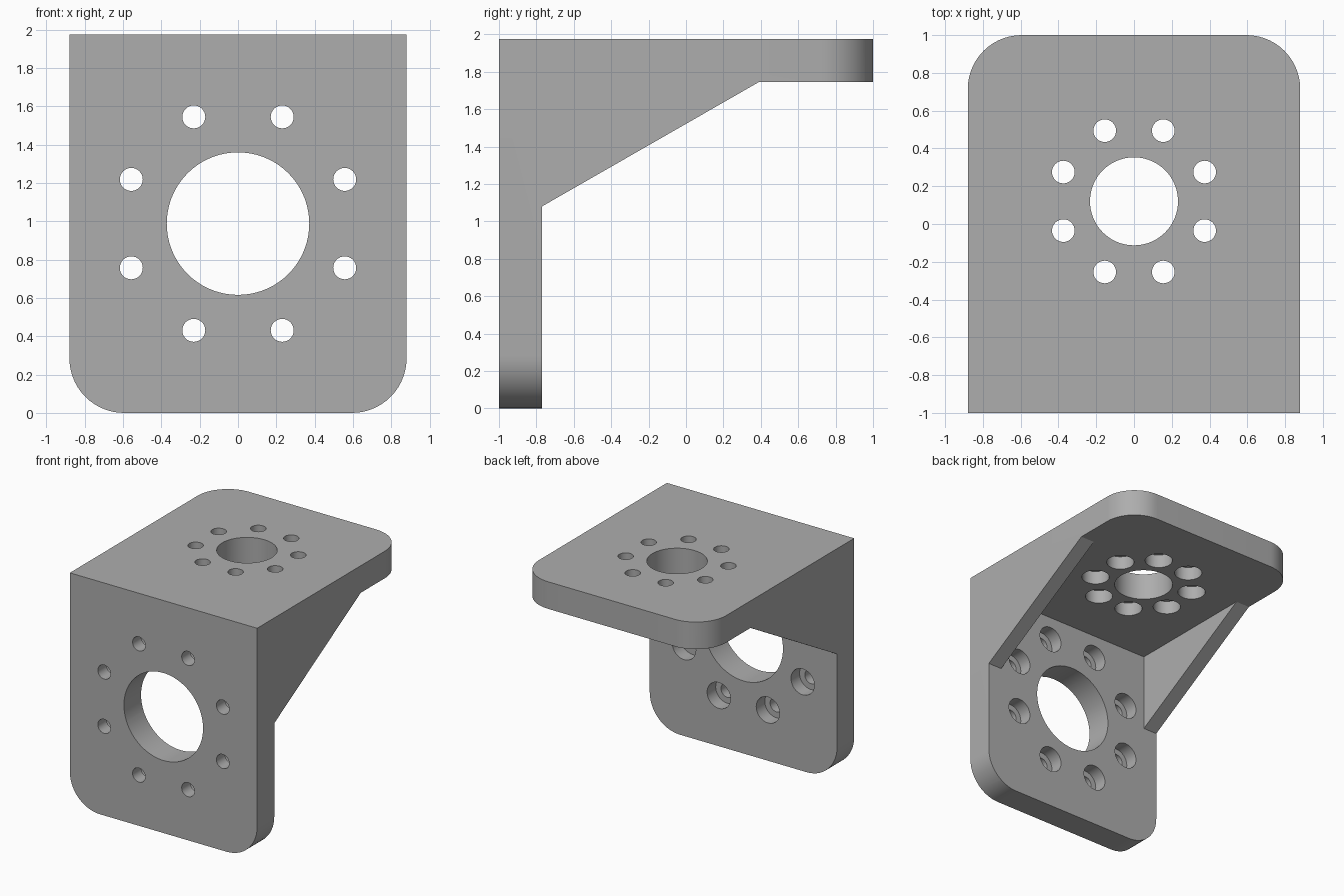
import bpy, bmesh, math
from mathutils import Matrix, Vector

cube = bpy.data.objects.get("Cube")
if cube:
    bpy.data.objects.remove(cube, do_unlink=True)

HALF_W, HEIGHT, THICK = 0.88, 1.975, 0.23
RIB = 0.13
INNER_Y, INNER_Z = -1 + THICK, HEIGHT - THICK

metal = bpy.data.materials.new("grey metal")
metal.use_nodes = True
GREY = (0.42, 0.42, 0.42, 1)
metal.diffuse_color = GREY
metal.node_tree.nodes["Principled BSDF"].inputs["Base Color"].default_value = GREY


def make_object(name, bm):
    bmesh.ops.recalc_face_normals(bm, faces=bm.faces[:])
    mesh = bpy.data.meshes.new(name)
    bm.to_mesh(mesh)
    bm.free()
    mesh.materials.append(metal)
    obj = bpy.data.objects.new(name, mesh)
    bpy.context.collection.objects.link(obj)
    return obj


def cut(target, name, bm):
    """Subtract a temporary solid from the target."""
    cutter = make_object(name, bm)
    cutter.hide_render = True
    mod = target.modifiers.new(name, "BOOLEAN")
    mod.operation = "DIFFERENCE"
    mod.solver = "EXACT"
    mod.object = cutter
    bpy.context.view_layer.objects.active = target
    bpy.ops.object.modifier_apply(modifier=name)
    bpy.data.objects.remove(cutter, do_unlink=True)


def add_cylinder(bm, centre, axis, radius, depth, sides):
    turn = Vector((0, 0, 1)).rotation_difference(Vector(axis)).to_matrix().to_4x4()
    bmesh.ops.create_cone(bm, cap_ends=True, segments=sides, radius1=radius,
                          radius2=radius, depth=depth,
                          matrix=Matrix.Translation(centre) @ turn)


# Bracket: side profile extruded across the width
bm = bmesh.new()
profile = [(-1, 0), (INNER_Y, 0), (INNER_Y, 1.08), (0.39, INNER_Z),
           (1, INNER_Z), (1, HEIGHT), (-1, HEIGHT)]
side = bm.faces.new([bm.verts.new((-HALF_W, y, z)) for y, z in profile])
extruded = bmesh.ops.extrude_face_region(bm, geom=[side])["geom"]
bmesh.ops.translate(bm, vec=(2 * HALF_W, 0, 0),
                    verts=[v for v in extruded if isinstance(v, bmesh.types.BMVert)])

# Rounded free corners of both plates
corners = []
for edge in bm.edges:
    a, b = (v.co for v in edge.verts)
    if abs(a.x - b.x) < 0.01 and (max(a.z, b.z) < 0.01 or min(a.y, b.y) > 0.99):
        corners.append(edge)
bmesh.ops.bevel(bm, geom=corners, offset=0.285, offset_type="OFFSET",
                segments=14, profile=0.5, affect="EDGES")
bracket = make_object("mounting_bracket", bm)

# Open space between the two side ribs
bm = bmesh.new()
bmesh.ops.create_cube(bm, size=1)
low, high = Vector((RIB - HALF_W, INNER_Y, -0.2)), Vector((HALF_W - RIB, 1.2, INNER_Z))
bmesh.ops.scale(bm, vec=high - low, verts=bm.verts[:])
bmesh.ops.translate(bm, vec=(low + high) / 2, verts=bm.verts[:])
cut(bracket, "rib_gap", bm)


def drill_plate(name, centre, axis, u, v, bore, ring):
    """Central bore plus eight screw holes, counterbored on the inner side."""
    centre, axis, u, v = (Vector(p) for p in (centre, axis, u, v))
    spots = []
    for i in range(8):
        angle = math.radians(22.5 + 45 * i)
        spots.append(centre + ring * (u * math.cos(angle) + v * math.sin(angle)))
    bm = bmesh.new()
    add_cylinder(bm, centre, axis, bore, 0.6, 72)
    for spot in spots:
        add_cylinder(bm, spot, axis, 0.06, 0.6, 32)
    cut(bracket, name + "_holes", bm)
    bm = bmesh.new()
    for spot in spots:
        add_cylinder(bm, spot + axis * 0.1, axis, 0.11, 0.2, 40)
    cut(bracket, name + "_counterbores", bm)


# Holes are centred on the middle of each plate's thickness
drill_plate("front_plate", (0, -1 + THICK / 2, 0.988), (0, 1, 0),
            (1, 0, 0), (0, 0, 1), 0.372, 0.603)
drill_plate("top_plate", (0, 0.12, HEIGHT - THICK / 2), (0, 0, -1),
            (1, 0, 0), (0, 1, 0), 0.233, 0.405)

# Smooth curved walls, crisp edges
bpy.ops.object.select_all(action="DESELECT")
bracket.select_set(True)
bpy.context.view_layer.objects.active = bracket
bpy.ops.object.shade_smooth_by_angle(angle=math.radians(25))
